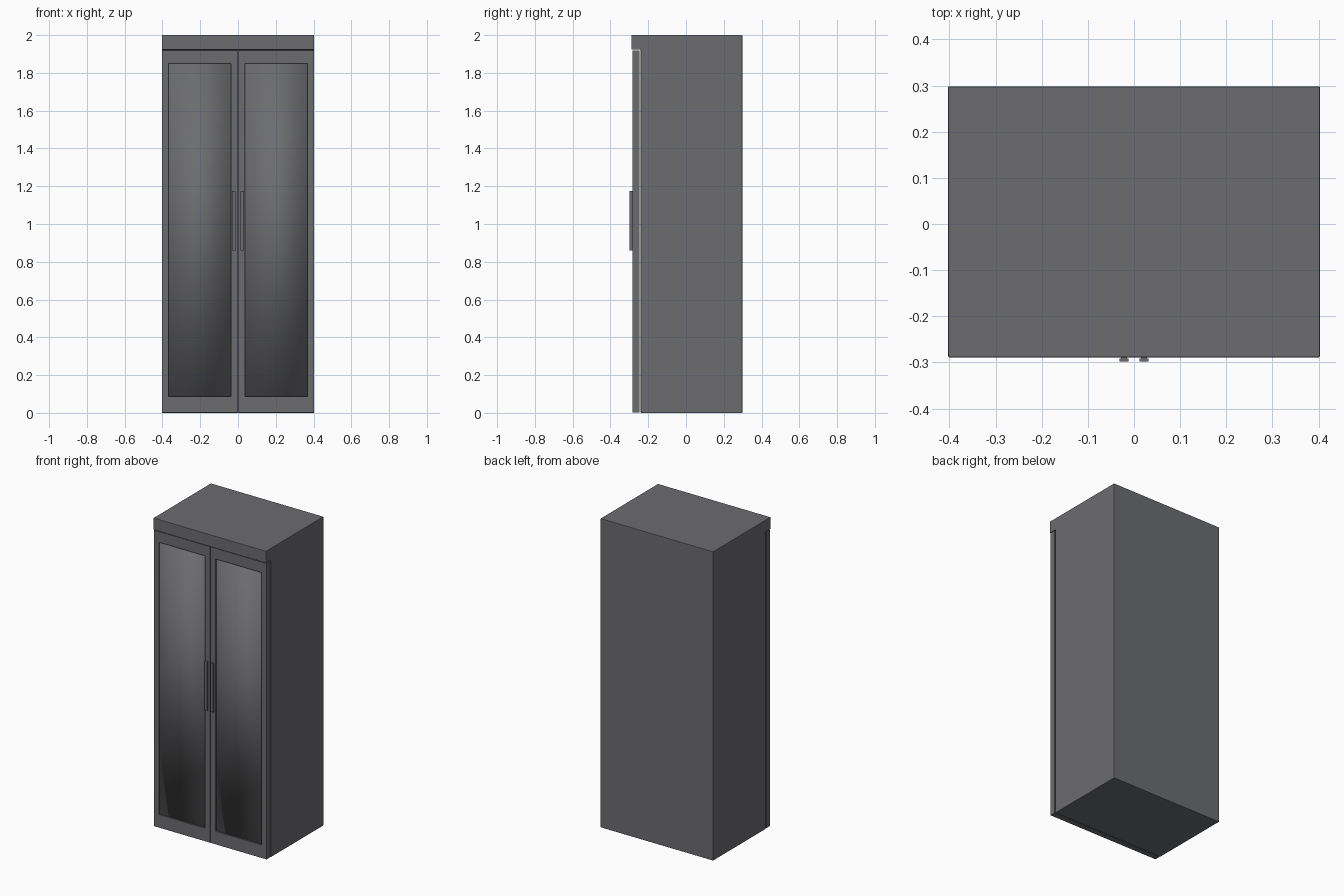
import bpy
import bmesh

if "Cube" in bpy.data.objects:
    bpy.data.objects.remove(bpy.data.objects["Cube"])

grey = bpy.data.materials.new("charcoal grey")
grey.diffuse_color = (0.15, 0.151, 0.161, 1)
grey.use_nodes = True
grey.node_tree.nodes["Principled BSDF"].inputs["Base Color"].default_value = grey.diffuse_color


def finish(name, bm, smooth=False):
    """Turn a bmesh into a named, coloured object."""
    bmesh.ops.recalc_face_normals(bm, faces=bm.faces[:])
    for f in bm.faces:
        f.smooth = smooth
    mesh = bpy.data.meshes.new(name)
    bm.to_mesh(mesh)
    bm.free()
    mesh.materials.append(grey)
    obj = bpy.data.objects.new(name, mesh)
    bpy.context.collection.objects.link(obj)
    return obj


def box_bm(x, y, z):
    """Box between the (low, high) pairs on each axis."""
    bm = bmesh.new()
    bmesh.ops.create_cube(bm, size=1)
    for v in bm.verts:
        v.co = [r[c > 0] for r, c in zip((x, y, z), v.co)]
    return bm


def prism_bm(points, offset):
    """Extrude a closed outline along an offset."""
    bm = bmesh.new()
    face = bm.faces.new([bm.verts.new(p) for p in points])
    new = bmesh.ops.extrude_face_region(bm, geom=[face])["geom"]
    bmesh.ops.translate(bm, vec=offset,
                        verts=[g for g in new if isinstance(g, bmesh.types.BMVert)])
    return bm


W = 0.403           # half width
FRONT = -0.284      # door front
BACK = 0.298

# Carcass with an overhanging top, as one side profile
outline = [(BACK, 0), (BACK, 2), (-0.289, 2), (-0.289, 1.923), (-0.24, 1.923), (-0.24, 0)]
carcass = finish("carcass", prism_bm([(-W, y, z) for y, z in outline], (2 * W, 0, 0)))
edge = carcass.modifiers.new("soft edges", "BEVEL")
edge.width = 0.002
edge.segments = 2

for side, s in (("left", -1), ("right", 1)):
    # Door with a recessed centre
    xs = sorted((s * 0.002, s * W))
    px = sorted((s * 0.038, s * 0.368))
    pz = (0.087, 1.85)
    bm = box_bm(xs, (FRONT, -0.247), (0.003, 1.919))
    bm.normal_update()
    front = min(bm.faces, key=lambda f: f.calc_center_median().y)
    bmesh.ops.inset_individual(bm, faces=[front], thickness=0.03)
    mid = front.calc_center_median()
    for v in front.verts:
        v.co = (px[v.co.x > mid.x], FRONT, pz[v.co.z > mid.z])
    new = bmesh.ops.extrude_face_region(bm, geom=[front])["geom"]
    bmesh.ops.translate(bm, vec=(0, 0.016, 0),
                        verts=[g for g in new if isinstance(g, bmesh.types.BMVert)])
    if front.is_valid:
        bmesh.ops.delete(bm, geom=[front], context="FACES_ONLY")
    finish(side + "_door", bm)

    # Softly shaded inset panel
    finish(side + "_door_panel",
           box_bm(px, (FRONT + 0.009, FRONT + 0.015), pz), smooth=True)

    # Pull handle: narrow stem with a wider grip
    profile = [(0.015, FRONT), (0.015, -0.292), (0.012, -0.292), (0.012, -0.298),
               (0.031, -0.298), (0.031, -0.292), (0.028, -0.292), (0.028, FRONT)]
    finish(side + "_handle", prism_bm([(s * x, y, 0.86) for x, y in profile], (0, 0, 0.315)))
